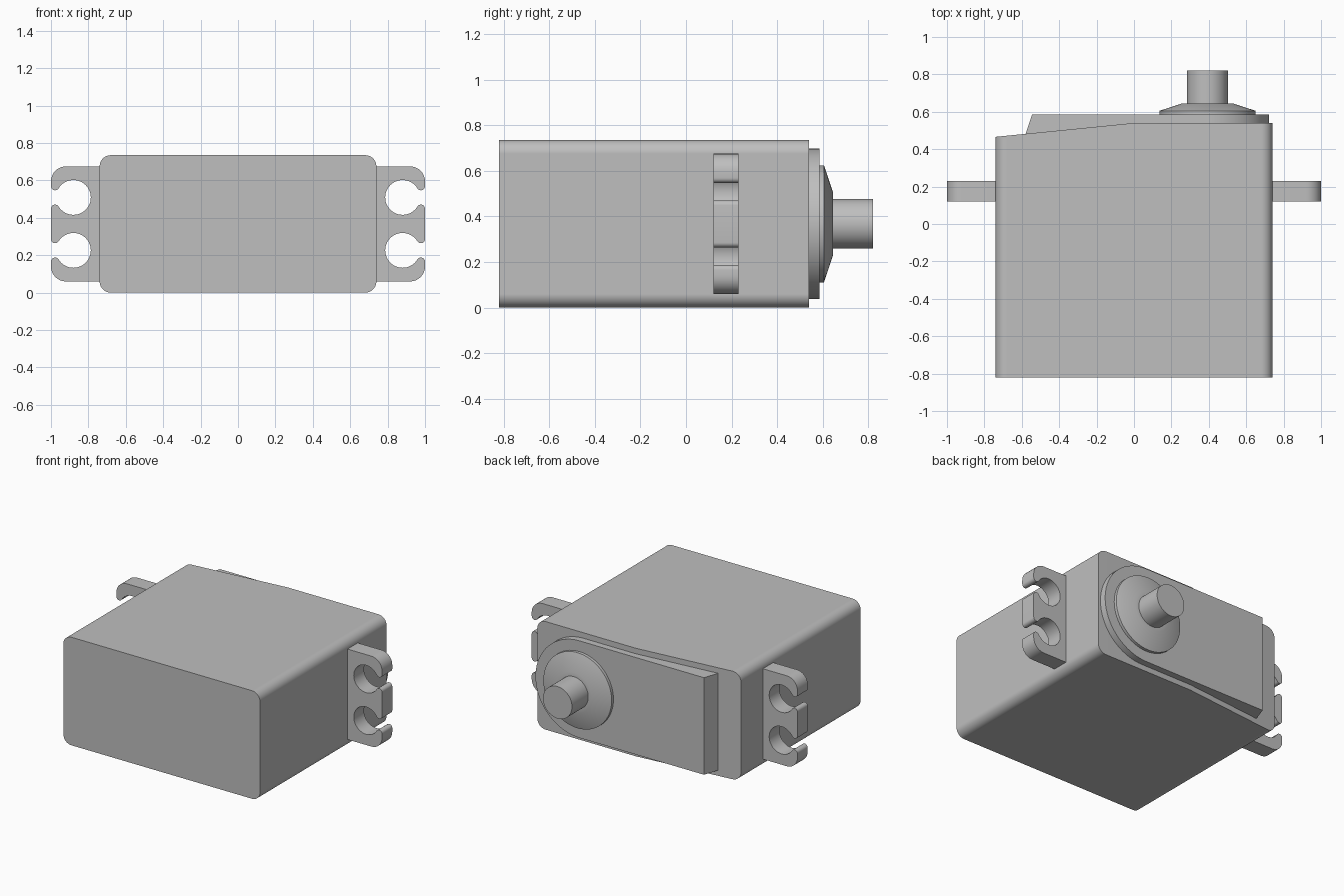
import bpy, bmesh
from math import sin, cos, pi, sqrt, atan2

cube = bpy.data.objects.get("Cube")
if cube:
    bpy.data.objects.remove(cube, do_unlink=True)

MID = 0.3675  # height of the centre line

grey = bpy.data.materials.new("plain_grey")
grey.use_nodes = True
colour = (0.52, 0.52, 0.52, 1)
grey.diffuse_color = colour
grey.node_tree.nodes["Principled BSDF"].inputs["Base Color"].default_value = colour


def arc(cx, cz, r, a0, a1, n):
    """Points along an arc in the XZ plane."""
    return [(cx + r * cos(a0 + (a1 - a0) * i / n),
             cz + r * sin(a0 + (a1 - a0) * i / n)) for i in range(n + 1)]


def prism(outline, y0, y1):
    """Closed bmesh: an XZ outline extruded along Y."""
    bm = bmesh.new()
    face = bm.faces.new([bm.verts.new((x, y0, z)) for x, z in outline])
    ext = bmesh.ops.extrude_face_region(bm, geom=[face], use_keep_orig=True)
    for v in ext["geom"]:
        if isinstance(v, bmesh.types.BMVert):
            v.co.y = y1
    return bm


def finish(bm, name, weighted=True):
    bmesh.ops.recalc_face_normals(bm, faces=bm.faces[:])
    mesh = bpy.data.meshes.new(name)
    bm.to_mesh(mesh)
    bm.free()
    mesh.materials.append(grey)
    obj = bpy.data.objects.new(name, mesh)
    bpy.context.collection.objects.link(obj)
    bpy.ops.object.select_all(action='DESELECT')
    obj.select_set(True)
    bpy.context.view_layer.objects.active = obj
    bpy.ops.object.shade_smooth_by_angle(angle=pi / 6)
    if weighted:
        obj.modifiers.new("flat_faces", 'WEIGHTED_NORMAL').keep_sharp = True
    return obj


# Case: rounded box whose back slopes away on the right half
W, H, R = 0.74, 0.735, 0.06
outline = []
for i, (sx, sz) in enumerate([(1, 1), (-1, 1), (-1, -1), (1, -1)]):
    outline += arc(sx * (W - R), MID + sz * (H / 2 - R), R,
                   i * pi / 2, (i + 1) * pi / 2, 8)
bm = prism(outline, -0.82, 0.54)
bmesh.ops.bisect_plane(bm, geom=bm.verts[:] + bm.edges[:] + bm.faces[:],
                       plane_co=(0, 0, 0), plane_no=(1, 0, 0))
for v in bm.verts:
    if v.co.y > 0 and v.co.x < 0:
        v.co.y += 0.1 * v.co.x
finish(bm, "case")

# Raised gear cover: round at one end, slanted at the other
CX = 0.393
outline = [(-0.59, MID + 0.33), (-0.59, MID - 0.33)]
outline += arc(CX, MID, 0.33, -pi / 2, pi / 2, 40)
bm = prism(outline, 0.45, 0.585)
for v in bm.verts:
    if v.co.x < -0.5 and v.co.y > 0.5:
        v.co.x = -0.545
finish(bm, "gear_cover")

# Mounting ears: slotted holes with rounded lips
hole_r, lip_r, hole_x = 0.093, 0.022, 0.88
lip_x = 1 - lip_r
lip_dz = sqrt((hole_r + lip_r) ** 2 - (lip_x - hole_x) ** 2)
a = atan2(lip_dz, lip_x - hole_x)
half, corner = 0.3075, 0.08
outline = [(0.72, MID - half)]
outline += arc(1 - corner, MID - half + corner, corner, -pi / 2, 0, 8)
for hz in (MID - 0.1415, MID + 0.1415):
    outline += arc(lip_x, hz - lip_dz, lip_r, 0, pi - a, 10)
    outline += arc(hole_x, hz, hole_r, -a, a - 2 * pi, 40)[1:-1]
    outline += arc(lip_x, hz + lip_dz, lip_r, a - pi, 0, 10)
outline += arc(1 - corner, MID + half - corner, corner, 0, pi / 2, 8)
outline.append((0.72, MID + half))
ears = finish(prism(outline, 0.12, 0.23), "mounting_ears", weighted=False)
ears.modifiers.new("both_sides", 'MIRROR')


def turned(name, profile, n=64):
    """Solid turned about the output axis from (radius, y) points."""
    bm = bmesh.new()
    rings = [[bm.verts.new((x, y, z)) for x, z in arc(CX, MID, r, 0, 2 * pi, n)[:-1]]
             for r, y in profile]
    for lower, upper in zip(rings, rings[1:]):
        for i in range(n):
            j = (i + 1) % n
            bm.faces.new((lower[i], lower[j], upper[j], upper[i]))
    bm.faces.new(rings[0])
    bm.faces.new(rings[-1])
    return finish(bm, name, weighted=False)


# Collar and output shaft
turned("shaft_collar", [(0.257, 0.56), (0.257, 0.605), (0.136, 0.645), (0.1, 0.645)])
turned("output_shaft", [(0.109, 0.6), (0.109, 0.82)])
